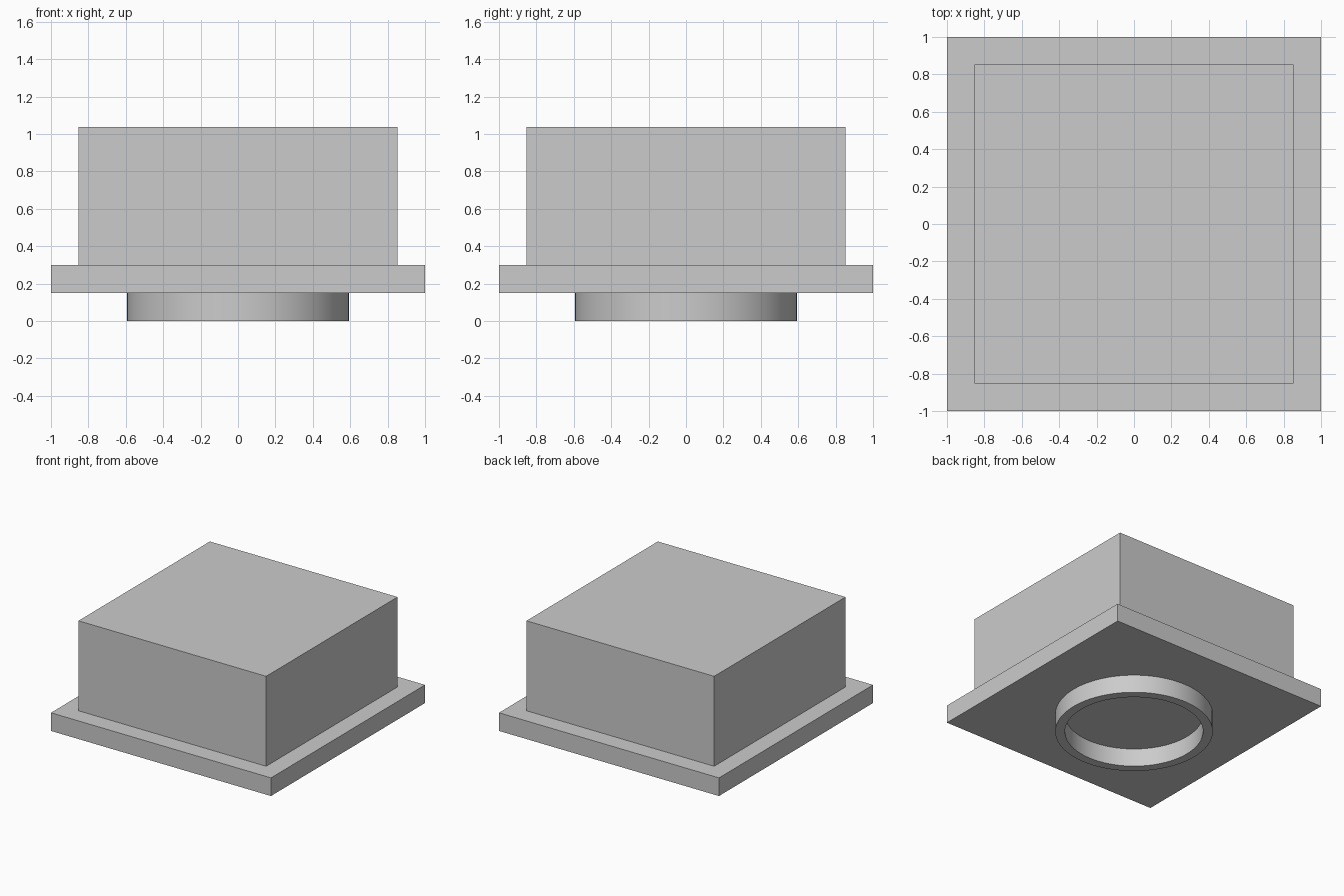
import bpy
import bmesh
import math

cube = bpy.data.objects.get("Cube")
if cube:
    bpy.data.objects.remove(cube, do_unlink=True)

grey = bpy.data.materials.new("plain grey")
grey.use_nodes = True
colour = (0.6, 0.6, 0.6, 1)
grey.diffuse_color = colour
grey.node_tree.nodes["Principled BSDF"].inputs["Base Color"].default_value = colour

PLATE_BOTTOM, PLATE_TOP, BODY_TOP = 0.149, 0.298, 1.037
BODY_HALF = 0.853


def add_object(name, bm):
    mesh = bpy.data.meshes.new(name)
    bmesh.ops.recalc_face_normals(bm, faces=bm.faces)
    bm.to_mesh(mesh)
    bm.free()
    mesh.materials.append(grey)
    obj = bpy.data.objects.new(name, mesh)
    bpy.context.collection.objects.link(obj)
    return obj


# Stepped housing: a square plate whose top is inset and raised into the body
bm = bmesh.new()
bmesh.ops.create_cube(bm, size=2)
for v in bm.verts:
    v.co.z = PLATE_TOP if v.co.z > 0 else PLATE_BOTTOM
top = max(bm.faces, key=lambda f: f.calc_center_median().z)
for scale, rise in ((BODY_HALF, 0), (1, BODY_TOP - PLATE_TOP)):
    top = bmesh.ops.extrude_discrete_faces(bm, faces=[top])["faces"][0]
    bmesh.ops.scale(bm, verts=top.verts, vec=(scale, scale, 1))
    bmesh.ops.translate(bm, verts=top.verts, vec=(0, 0, rise))
add_object("housing", bm)

# Round collar: a rectangular section spun about the vertical axis
bm = bmesh.new()
section = [(0.52, PLATE_BOTTOM), (0.52, 0), (0.593, 0), (0.593, PLATE_BOTTOM)]
verts = [bm.verts.new((r, 0, z)) for r, z in section]
edges = [bm.edges.new(pair) for pair in zip(verts, verts[1:])]
bmesh.ops.spin(bm, geom=verts + edges, cent=(0, 0, 0), axis=(0, 0, 1),
               angle=math.tau, steps=96, use_merge=True)
collar = add_object("collar", bm)
bpy.context.view_layer.objects.active = collar
collar.select_set(True)
bpy.ops.object.shade_smooth_by_angle(angle=math.radians(30))
